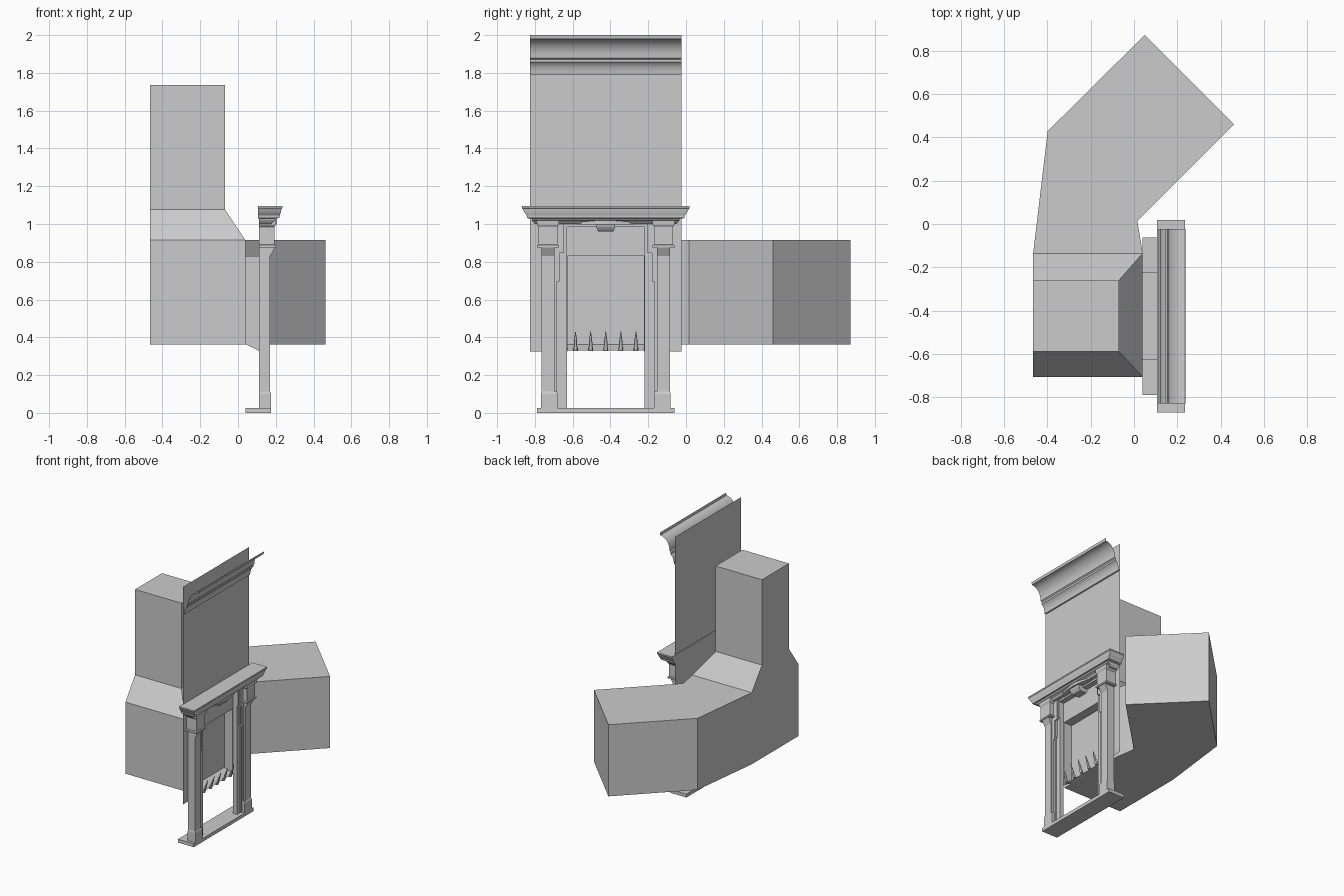
import bpy, bmesh, math

if "Cube" in bpy.data.objects:
    bpy.data.objects.remove(bpy.data.objects["Cube"])

C = -0.425    # centre line of the fireplace in y
WALL = 0.11   # x of the wall sheet

def make(name, verts, faces, smooth=None, recalc=True):
    me = bpy.data.meshes.new(name)
    me.from_pydata(verts, [], faces)
    if recalc:
        bm = bmesh.new()
        bm.from_mesh(me)
        bmesh.ops.recalc_face_normals(bm, faces=bm.faces)
        bm.to_mesh(me)
        bm.free()
    ob = bpy.data.objects.new(name, me)
    bpy.context.collection.objects.link(ob)
    if smooth:
        bpy.context.view_layer.objects.active = ob
        ob.select_set(True)
        bpy.ops.object.shade_smooth_by_angle(angle=math.radians(smooth))
        ob.select_set(False)
    return ob

def loft(name, rings, smooth=None):
    """Join equal rings of points with quads and close both ends."""
    n = len(rings[0])
    verts = [p for r in rings for p in r]
    faces = [(k*n+i, k*n+(i+1) % n, (k+1)*n+(i+1) % n, (k+1)*n+i)
             for k in range(len(rings)-1) for i in range(n)]
    faces += [tuple(range(n))[::-1], tuple(range((len(rings)-1)*n, len(rings)*n))]
    return make(name, verts, faces, smooth)

def rect(x0, x1, y0, y1, z):
    return [(x0, y0, z), (x1, y0, z), (x1, y1, z), (x0, y1, z)]

def box(name, x0, x1, y0, y1, z0, z1):
    return loft(name, [rect(x0, x1, y0, y1, z0), rect(x0, x1, y0, y1, z1)])

def stack(name, x0, a, b, levels):
    """Moulded block: levels of (z, front x, extra spread in y)."""
    return loft(name, [rect(x0, x, a-g, b+g, z) for z, x, g in levels])

# Firebox body with the tapered hood and flue above it
loft("flue_body", [rect(-0.465, 0.04, -0.705, -0.135, 0.363),
                   rect(-0.465, 0.04, -0.705, -0.135, 0.914),
                   rect(-0.465, -0.07, -0.587, -0.26, 1.078),
                   rect(-0.465, -0.07, -0.587, -0.26, 1.735)])

# Bent side duct
duct = [((-0.465, -0.135), (0.04, -0.135)), ((-0.398, 0.428), (0.015, 0.015)),
        ((0.05, 0.872), (0.462, 0.46))]
loft("side_duct", [[(*a, 0.363), (*b, 0.363), (*b, 0.914), (*a, 0.914)]
                   for a, b in duct])

# Wall sheet with the fire opening
h, H = 0.203, 0.402
pts = [(-H, 0.326), (-h, 0.326), (-h, 0.83), (h, 0.83), (h, 0.326),
       (H, 0.326), (H, 0.83), (H, 2), (-H, 2), (-H, 0.83)]
make("wall_panel", [(WALL, C+y, z) for y, z in pts],
     [(0, 1, 2, 9), (4, 5, 6, 3), (9, 2, 3, 6, 7, 8)], recalc=False)

# Open throat between wall sheet and firebox
sec = [(-h, 0.363), (-h, 0.83), (h, 0.83), (h, 0.363)]
verts = [(0.04, C+y, z) for y, z in sec]
verts += [(WALL, C+y, z if z > 0.5 else 0.33) for y, z in sec]
make("fire_throat", verts, [(i, (i+1) % 4, (i+1) % 4+4, i+4) for i in range(4)])

# Ceiling cornice, an open extruded profile
prof = [(WALL, 1.788), (0.119, 1.79), (0.121, 1.81), (0.128, 1.835), (0.14, 1.852),
        (0.146, 1.857), (0.146, 1.872), (0.15, 1.876)]
for i in range(9):
    t = math.radians(90*i/8)
    prof.append((0.235-0.08*math.cos(t), 1.88+0.1*math.sin(t)))
prof += [(0.238, 2.0)]
verts = [(x, C+s*H, z) for x, z in prof for s in (-1, 1)]
make("cornice", verts, [(2*i, 2*i+1, 2*i+3, 2*i+2) for i in range(len(prof)-1)], 35)

# Hearth base
box("hearth_base", 0.04, 0.175, C-0.363, C+0.363, 0, 0.026)

# Mantel shelf and bed moulding
stack("mantel_shelf", 0.106, C-0.41, C+0.41,
      [(1.03, 0.2, 0), (1.033, 0.22, 0.006), (1.045, 0.221, 0.008), (1.06, 0.226, 0.02),
       (1.08, 0.23, 0.03), (1.085, 0.235, 0.034), (1.095, 0.235, 0.034)])
stack("bed_moulding", WALL, C-0.385, C+0.385,
      [(1.0, 0.175, -0.01), (1.012, 0.185, 0), (1.02, 0.205, 0.005), (1.03, 0.21, 0.008)])
box("header", WALL, 0.15, C-0.34, C+0.34, 0.985, 1.0)

# Bowed centre piece and keystone below it
bow = [(WALL, -0.15), (0.17, -0.15)]
bow += [(0.185+0.018*math.cos(math.pi*y/0.24), y) for y in (-.12, -.08, -.04, 0, .04, .08, .12)]
bow += [(0.17, 0.15), (WALL, 0.15)]
loft("frieze_bow", [[(x, C+y, z) for x, y in bow] for z in (0.998, 1.03)])
stack("keystone", WALL, C-0.045, C+0.045,
      [(0.96, 0.165, -0.005), (0.97, 0.175, 0), (0.985, 0.185, 0.004), (1.0, 0.19, 0.004)])

# Legs, mirrored about the centre line
for side, s in (("left", -1), ("right", 1)):
    def span(a, b):
        return sorted((C+s*a, C+s*b))
    box(side+"_leg_back", WALL, 0.145, *span(0.206, 0.34), 0.026, 1.0)
    box(side+"_pilaster", WALL, 0.17, *span(0.272, 0.34), 0.026, 0.9)
    stack(side+"_plinth", WALL, *span(0.258, 0.34),
          [(0.026, 0.175, 0.003), (0.1, 0.175, 0.003), (0.112, 0.17, 0)])
    stack(side+"_capital", WALL, *span(0.272, 0.34),
          [(0.83, 0.17, 0), (0.875, 0.195, 0), (0.876, 0.2, 0.024), (0.888, 0.2, 0.024),
           (0.892, 0.194, 0.016), (0.985, 0.194, 0.016), (0.995, 0.2, 0.024), (1.02, 0.203, 0.026)])
    # Stepped inner surround strips
    for k, (off, x) in enumerate(((0, 0.152), (0.014, 0.16))):
        for j, (a, z0, z1) in enumerate(((0.245, 0.026, 0.72-off), (0.23, 0.71-off, 0.87-off),
                                         (0.206, 0.86-off, 1.0))):
            box(f"{side}_surround_{k}_{j}", WALL, x, *span(a+off, 0.275), z0, z1)

# Curved grate spikes
for i in range(5):
    y = C+(i-2)*0.08
    rings = []
    for z, x, r in ((0.328, 0.118, 0.012), (0.345, 0.124, 0.013), (0.352, 0.127, 0.009),
                    (0.375, 0.134, 0.009), (0.4, 0.143, 0.006), (0.42, 0.149, 0.003),
                    (0.433, 0.152, 0.0006)):
        rings.append([(x+r*0.8*math.cos(t*math.pi/4), y+r*math.sin(t*math.pi/4), z)
                      for t in range(8)])
    loft(f"grate_spike_{i+1}", rings, 40)
